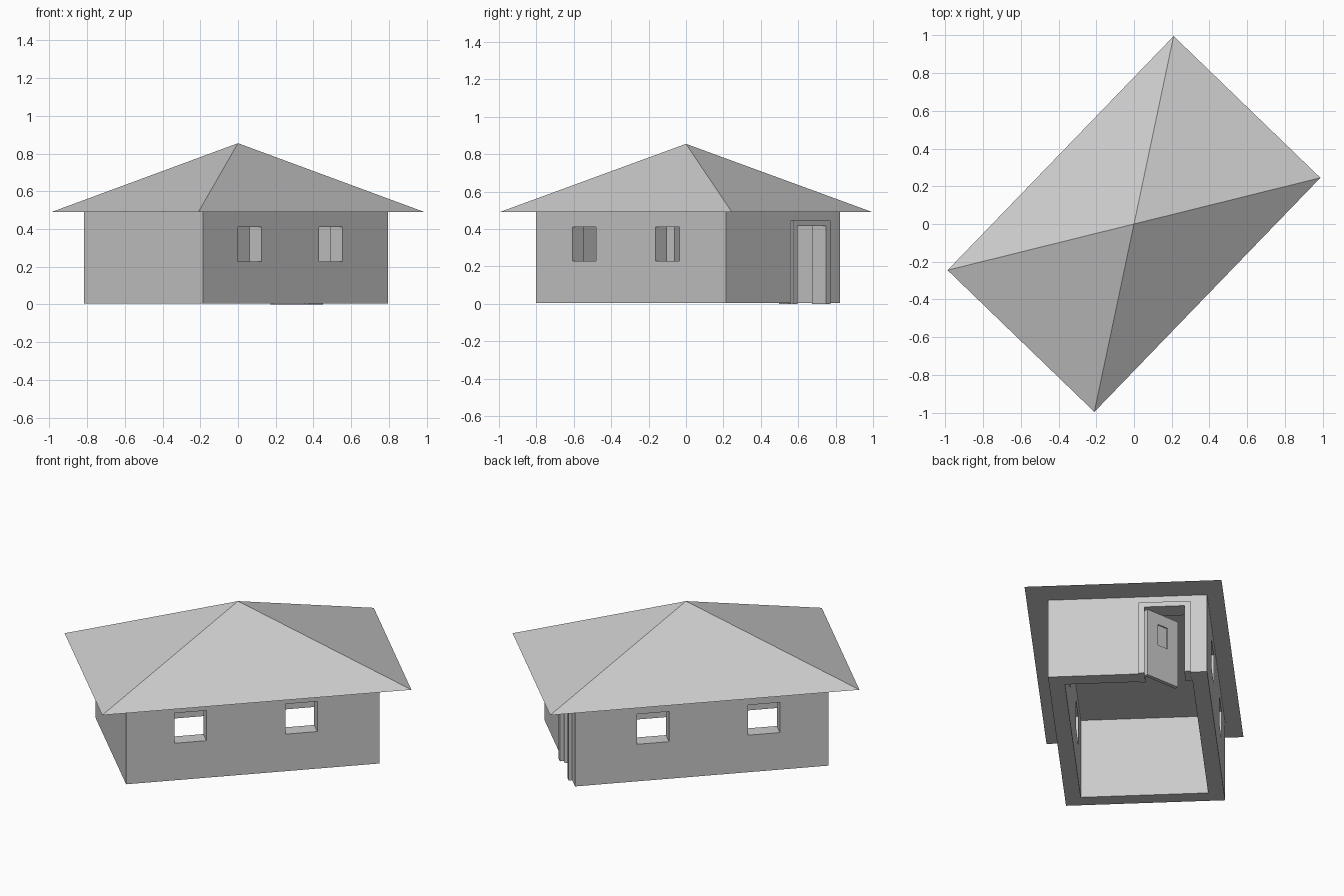
import bpy
import math
from mathutils import Matrix, Vector

cube = bpy.data.objects.get("Cube")
if cube:
    bpy.data.objects.remove(cube, do_unlink=True)

# One plain grey for everything
grey = bpy.data.materials.new("plain_grey")
grey.use_nodes = True
colour = (0.6, 0.6, 0.6, 1)
grey.diffuse_color = colour
grey.node_tree.nodes["Principled BSDF"].inputs["Base Color"].default_value = colour

# House axes: u runs along the long walls, v across them
TURN = Matrix.Rotation(math.radians(46), 4, "Z")
HOUSE = Matrix.Translation((-0.01, 0.01, 0)) @ TURN
HALF_U, HALF_V, THICK = 0.707, 0.437, 0.087
BASE, EAVES, APEX = 0.004, 0.49, 0.855


def make(name, verts, faces, matrix):
    mesh = bpy.data.meshes.new(name)
    mesh.from_pydata([matrix @ Vector(v) for v in verts], [], faces)
    mesh.materials.append(grey)
    obj = bpy.data.objects.new(name, mesh)
    bpy.context.collection.objects.link(obj)
    return obj


def box(name, u, v, z, matrix=HOUSE):
    verts = [(a, b, c) for a in u for b in v for c in z]
    faces = [(0, 1, 3, 2), (4, 6, 7, 5), (0, 4, 5, 1),
             (2, 3, 7, 6), (0, 2, 6, 4), (1, 5, 7, 3)]
    return make(name, verts, faces, matrix)


def cut(target, cutter):
    cutter.hide_render = True
    mod = target.modifiers.new("cut", "BOOLEAN")
    mod.operation = "DIFFERENCE"
    mod.solver = "EXACT"
    mod.object = cutter
    bpy.context.view_layer.objects.active = target
    bpy.ops.object.modifier_apply(modifier=mod.name)
    bpy.data.objects.remove(cutter, do_unlink=True)


# Walls: a hollow box with no floor
walls = box("walls", (-HALF_U, HALF_U), (-HALF_V, HALF_V), (BASE, EAVES))
IN_U, IN_V = HALF_U - THICK, HALF_V - THICK
cut(walls, box("room", (-IN_U, IN_U), (-IN_V, IN_V), (-0.2, 0.7)))

# Window openings, each pair lined up through both long walls
for u in ((-0.437, -0.259), (0.182, 0.36)):
    cut(walls, box("window_opening", u, (-1, 1), (0.228, 0.41)))

# Door opening and frame
OUT_L, OUT_R, OUT_TOP = 0.06, 0.346, 0.445
BOARD = 0.033
DOOR_TOP = OUT_TOP - 0.029
cut(walls, box("door_opening", (0.5, 0.9), (OUT_L, OUT_R), (-0.1, OUT_TOP)))
depth = (IN_U, HALF_U + 0.018)
box("door_frame_left", depth, (OUT_L, OUT_L + BOARD), (0, OUT_TOP))
box("door_frame_right", depth, (OUT_R - BOARD, OUT_R), (0, OUT_TOP))
box("door_frame_top", depth, (OUT_L + BOARD, OUT_R - BOARD), (DOOR_TOP, OUT_TOP))

# Door, hinged at one side and standing ajar into the room
HINGE = HOUSE @ Matrix.Translation((0.69, OUT_L + BOARD, 0)) @ Matrix.Rotation(
    math.radians(134), 4, "Z")
door = box("door", (0, 0.218), (-0.022, 0), (0, DOOR_TOP - 0.004), HINGE)
pane_u, pane_z = (0.075, 0.145), (0.215, 0.345)
cut(door, box("door_pane_opening", pane_u, (-0.1, 0.1), pane_z, HINGE))
box("door_pane", pane_u, (-0.015, -0.007), pane_z, HINGE)

# Pyramid roof with flat underside
RU, RV = 0.863, 0.541
make("roof",
     [(-RU, -RV, EAVES), (RU, -RV, EAVES), (RU, RV, EAVES), (-RU, RV, EAVES), (0, 0, APEX)],
     [(3, 2, 1, 0), (0, 1, 4), (1, 2, 4), (2, 3, 4), (3, 0, 4)], TURN)
